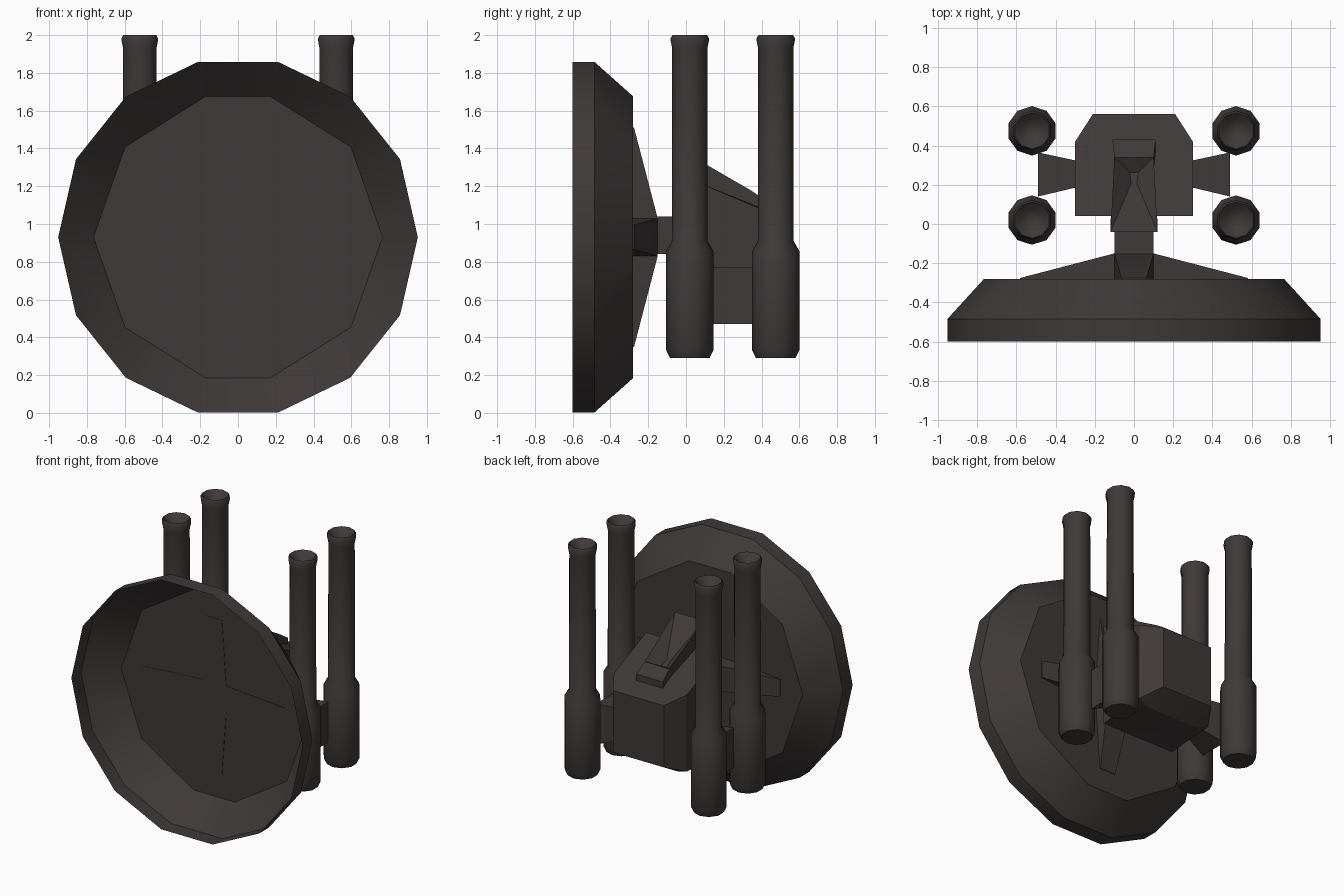
import bpy, bmesh, math
from mathutils import Vector

if "Cube" in bpy.data.objects:
    bpy.data.objects.remove(bpy.data.objects["Cube"])

mat = bpy.data.materials.new("dark_warm_metal")
mat.diffuse_color = (0.05, 0.041, 0.041, 1)
mat.use_nodes = True
mat.node_tree.nodes["Principled BSDF"].inputs["Base Color"].default_value = mat.diffuse_color


def finish(name, bm, angle=30, weld=True, outward=True):
    if weld:
        bmesh.ops.remove_doubles(bm, verts=bm.verts, dist=1e-5)
    if outward:
        bmesh.ops.recalc_face_normals(bm, faces=bm.faces)
    me = bpy.data.meshes.new(name)
    bm.to_mesh(me)
    bm.free()
    ob = bpy.data.objects.new(name, me)
    bpy.context.collection.objects.link(ob)
    me.materials.append(mat)
    bpy.context.view_layer.objects.active = ob
    ob.select_set(True)
    bpy.ops.object.shade_smooth_by_angle(angle=math.radians(angle))
    ob.select_set(False)
    return ob


def hull(name, pts, angle=20):
    """Solid from the corner points of a convex part."""
    bm = bmesh.new()
    for p in pts:
        bm.verts.new(p)
    bmesh.ops.convex_hull(bm, input=bm.verts)
    loose = [v for v in bm.verts if not v.link_faces]
    bmesh.ops.delete(bm, geom=loose, context='VERTS')
    bmesh.ops.dissolve_limit(bm, angle_limit=0.01, verts=bm.verts, edges=bm.edges)
    return finish(name, bm, angle)


def skin(bm, rings):
    """Join equal rings of points with quads."""
    vs = [[bm.verts.new(p) for p in r] for r in rings]
    n = len(vs[0])
    for a, b in zip(vs, vs[1:]):
        for i in range(n):
            j = (i + 1) % n
            bm.faces.new((a[i], a[j], b[j], b[i]))
    return vs


# --- dish: open front, 14-sided rim stepping to a 10-sided floor ---
CZ = 0.93
STEP = 360 / 14
full = [i * STEP for i in range(14)]
# pairs of corners on each diagonal merge into one
merge = {1: 1.5, 2: 1.5, 5: 5.5, 6: 5.5, 8: 8.5, 9: 8.5, 12: 12.5, 13: 12.5}
small = [merge.get(i, i) * STEP for i in range(14)]


def ring(angles, r, y):
    return [(r * math.cos(math.radians(a)), y, CZ + r * math.sin(math.radians(a))) for a in angles]


bm = bmesh.new()
last = skin(bm, [ring(full, 0.952, -0.6), ring(full, 0.952, -0.485), ring(small, 0.765, -0.28)])[-1]
bmesh.ops.remove_doubles(bm, verts=bm.verts, dist=1e-5)
floor = [v for v in bm.verts if abs(v.co.y + 0.28) < 1e-4]
floor.sort(key=lambda v: math.atan2(v.co.z - CZ, v.co.x))
bm.faces.new(floor)
finish("dish", bm)

# --- four tapered brace arms on the back of the dish ---
for k in range(4):
    c, s = round(math.cos(k * math.pi / 2)), round(math.sin(k * math.pi / 2))
    pts = []
    for u, v, y in ((0, 0.1, -0.15), (0.1, 0.1, -0.15), (0, 0.1, -0.283),
                    (0.1, 0.1, -0.283), (0.58, 0.065, -0.275), (0.58, 0.065, -0.283)):
        for w in (v, -v):
            pts.append((u * c - w * s, y, CZ + u * s + w * c))
    hull("dish_brace_%d" % k, pts)

# --- bar joining dish and hull ---
hull("dish_mount", [(x, y, z) for x in (-0.1, 0.1) for y in (-0.28, 0.06) for z in (0.84, 1.04)])

# --- main body with chamfered rear and sloping top ---
hull("main_body", [(s * x, y, z) for s in (-1, 1) for x, y, z in (
    (0.3, 0.04, 0.47), (0.3, 0.04, 1.23), (0.3, 0.42, 0.50), (0.3, 0.42, 1.07),
    (0.21, 0.40, 0.47), (0.21, 0.56, 0.56), (0.21, 0.56, 1.02))])

# --- ridge on top of the body, with a hollow in its slope ---
bm = bmesh.new()
P = {n: bm.verts.new(p) for n, p in {
    'fl': (-0.12, -0.04, 1.4), 'fr': (0.12, -0.04, 1.4), 'm': (0, 0.24, 1.13),
    'bl': (-0.1, 0.34, 1.18), 'br': (0.1, 0.34, 1.18),
    'el': (-0.11, 0.43, 1.12), 'er': (0.11, 0.43, 1.12),
    'Fl': (-0.12, -0.04, 0.76), 'Fr': (0.12, -0.04, 0.76),
    'El': (-0.11, 0.43, 0.76), 'Er': (0.11, 0.43, 0.76)}.items()}
for f in ("fl fr m", "fl m bl", "fr br m", "m br bl", "bl br er el",
          "fl Fl Fr fr", "el er Er El", "fl bl el El Fl", "fr Fr Er er br", "Fl El Er Fr"):
    bm.faces.new([P[n] for n in f.split()])
finish("top_ridge", bm, 20)

# --- struts and the four barrels ---
profile = [(0, 0.29), (0.105, 0.29), (0.126, 0.335), (0.126, 0.855), (0.095, 0.91),
           (0.093, 1.93), (0.103, 1.98), (0.092, 2.0), (0.06, 1.97), (0, 1.93)]
for side, s in (("left", -1), ("right", 1)):
    hull("strut_" + side, [(s * x, y, z) for x, y0, y1, z0, z1 in (
        (0.28, 0.19, 0.32, 0.54, 0.77), (0.42, 0.16, 0.35, 0.50, 0.77), (0.49, 0.14, 0.365, 0.47, 0.77))
        for y in (y0, y1) for z in (z0, z1)])
    for place, cy in (("front", 0.02), ("rear", 0.475)):
        bm = bmesh.new()
        skin(bm, [[(s * 0.52 + r * math.cos((i + 0.5) * math.pi / 5),
                    cy + r * math.sin((i + 0.5) * math.pi / 5), z) for i in range(10)]
                  for r, z in profile])
        bmesh.ops.remove_doubles(bm, verts=bm.verts, dist=1e-5)
        finish("barrel_%s_%s" % (place, side), bm, 40)
